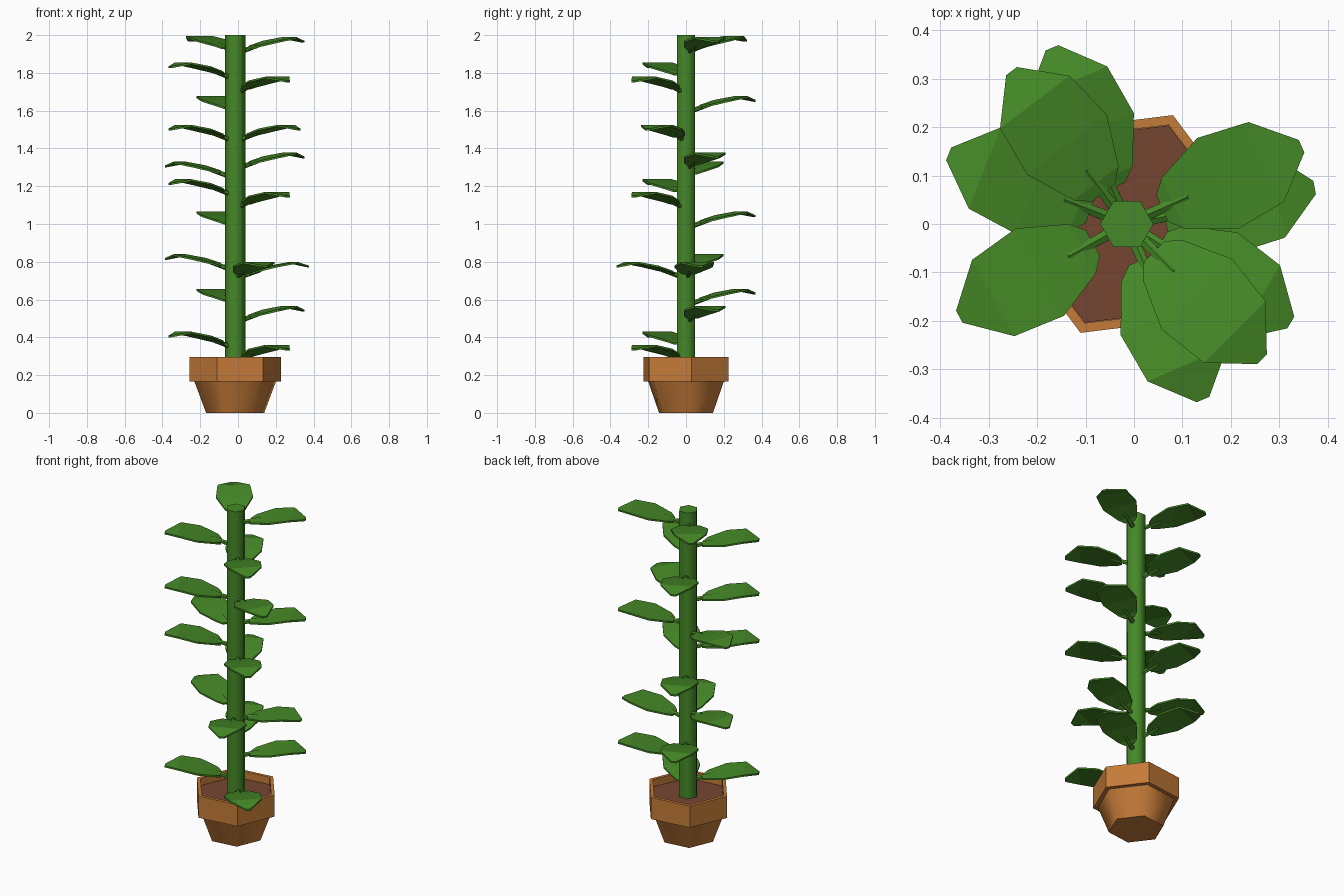
import bpy, bmesh
from math import radians, cos, sin
from mathutils import Vector, Matrix

if "Cube" in bpy.data.objects:
    bpy.data.objects.remove(bpy.data.objects["Cube"])

CX = -0.015  # axis of pot and stem


def material(name, rgb):
    m = bpy.data.materials.new(name)
    m.diffuse_color = (*rgb, 1)
    m.use_nodes = True
    m.node_tree.nodes["Principled BSDF"].inputs["Base Color"].default_value = m.diffuse_color
    return m


GREEN = material("leaf_green", (0.06, 0.25, 0.02))
CLAY = material("terracotta", (0.56, 0.20, 0.04))
SOIL = material("soil_brown", (0.18, 0.06, 0.03))


def mesh_from(bm, name, mat):
    bmesh.ops.recalc_face_normals(bm, faces=bm.faces)
    me = bpy.data.meshes.new(name)
    bm.to_mesh(me)
    bm.free()
    me.materials.append(mat)
    return me


def add(name, me, loc=(0, 0, 0), rot=0):
    ob = bpy.data.objects.new(name, me)
    ob.location = loc
    ob.rotation_euler.z = radians(rot)
    bpy.context.collection.objects.link(ob)
    return ob


def hex_lathe(name, profile, mat, rot=0, caps=(True, True), smooth=False):
    """Six-sided solid from (radius, z) points."""
    bm = bmesh.new()
    rings = [[bm.verts.new((r * cos(radians(60 * i)), r * sin(radians(60 * i)), z))
              for i in range(6)] for r, z in profile]
    for a, b in zip(rings, rings[1:]):
        for i in range(6):
            j = (i + 1) % 6
            bm.faces.new((a[i], a[j], b[j], b[i])).smooth = smooth
    if caps[0]:
        bm.faces.new(rings[0][::-1])
    if caps[1]:
        bm.faces.new(rings[-1])
    return add(name, mesh_from(bm, name, mat), (CX, 0, 0), rot)


# Pot, soil and stem
hex_lathe("pot_base", [(0.155, 0), (0.218, 0.167)], CLAY, 7, smooth=True)
hex_lathe("pot_rim", [(0.215, 0.165), (0.244, 0.165), (0.244, 0.297),
                      (0.222, 0.297), (0.222, 0.25)], CLAY, 7, caps=(True, False))
hex_lathe("soil", [(0.221, 0.20), (0.221, 0.253)], SOIL, 7)
hex_lathe("stem", [(0.055, 0.22), (0.055, 2.0)], GREEN, smooth=True)

# Leaf blade: (distance out, half width, height below the crest)
BLADE = [(0.08, 0.03, -0.058), (0.105, 0.058, -0.046), (0.205, 0.103, -0.02),
         (0.315, 0.090, 0.0), (0.395, 0.014, -0.02)]
THICK = 0.01
bm = bmesh.new()
rows = [[bm.verts.new((x, s * w, z - t)) for s, t in
         ((-1, 0), (1, 0), (1, THICK), (-1, THICK))] for x, w, z in BLADE]
for a, b in zip(rows, rows[1:]):
    for i in range(4):
        j = (i + 1) % 4
        bm.faces.new((a[i], a[j], b[j], b[i]))
bm.faces.new(rows[0])
bm.faces.new(rows[-1])

# Leaf stalk, running from inside the stem to under the blade
p, q = Vector((0.03, 0, -0.078)), Vector((0.14, 0, -0.044))
d = q - p
bmesh.ops.create_cone(
    bm, cap_ends=True, segments=6, radius1=0.014, radius2=0.010, depth=d.length,
    matrix=Matrix.Translation((p + q) / 2) @ d.to_track_quat('Z', 'Y').to_matrix().to_4x4())
leaf = mesh_from(bm, "leaf", GREEN)

# Leaves by heading in degrees: crest heights
LEAVES = {
    -45: (0.36, 1.17, 1.78),
    209: (0.43, 1.237, 1.525, 1.855),
    24: (0.567, 1.378, 1.99),
    113: (0.657, 1.066, 1.677),
    158.5: (0.84, 1.33),
    11: (0.80,),
    -66.5: (0.80,),
    -31: (1.525,),
    127: (1.995,),
}
n = 0
for angle, heights in LEAVES.items():
    for z in heights:
        n += 1
        add(f"leaf_{n:02d}", leaf, (CX, 0, z), angle)
